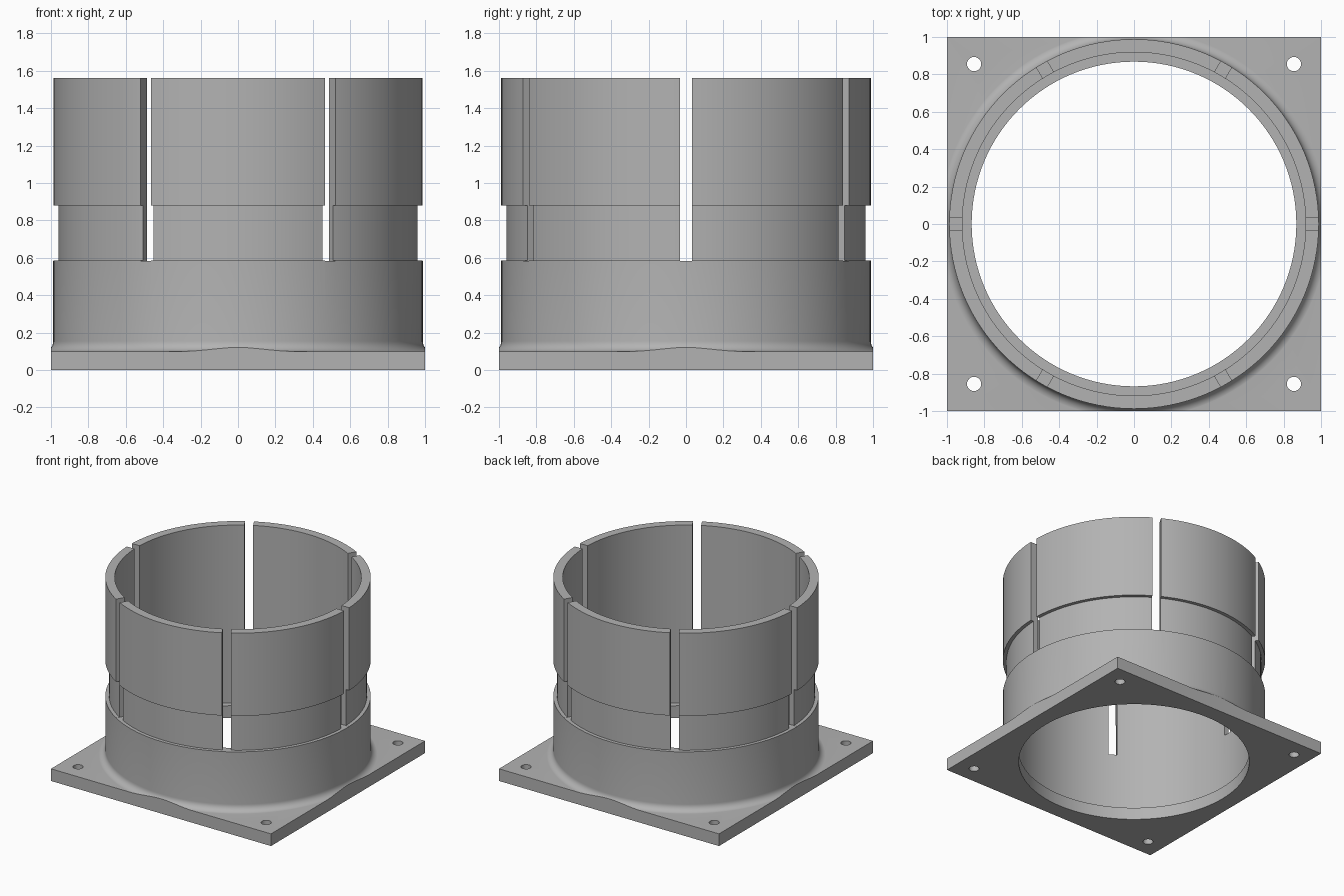
import bpy, bmesh, math
from mathutils import Matrix

cube = bpy.data.objects.get("Cube")
if cube:
    bpy.data.objects.remove(cube, do_unlink=True)

SEGMENTS = 128
PLATE_TOP = 0.1
BORE, INNER, NECK, OUTER = 0.868, 0.918, 0.96, 0.988
SHOULDER, BAND, TOP = 0.585, 0.88, 1.56
FILLET = 0.055

grey = bpy.data.materials.new("plain grey")
grey.use_nodes = True
colour = (0.45, 0.45, 0.45, 1)
grey.diffuse_color = colour
grey.node_tree.nodes["Principled BSDF"].inputs["Base Color"].default_value = colour


def make_object(name, bm):
    bmesh.ops.recalc_face_normals(bm, faces=bm.faces)
    mesh = bpy.data.meshes.new(name)
    bm.to_mesh(mesh)
    bm.free()
    mesh.materials.append(grey)
    obj = bpy.data.objects.new(name, mesh)
    bpy.context.collection.objects.link(obj)
    return obj


def box(name, size, z0, z1, angle=0):
    bm = bmesh.new()
    bmesh.ops.create_cube(bm, size=1)
    bmesh.ops.scale(bm, vec=(size[0], size[1], z1 - z0), verts=bm.verts)
    bmesh.ops.translate(bm, vec=(0, 0, (z0 + z1) / 2), verts=bm.verts)
    bmesh.ops.rotate(bm, matrix=Matrix.Rotation(angle, 3, "Z"), verts=bm.verts)
    return make_object(name, bm)


def cylinder(name, radius, x, y, segments):
    bm = bmesh.new()
    bmesh.ops.create_cone(bm, cap_ends=True, segments=segments, radius1=radius,
                          radius2=radius, depth=1,
                          matrix=Matrix.Translation((x, y, 0)))
    return make_object(name, bm)


def lathe(name, profile):
    bm = bmesh.new()
    rings = []
    for i in range(SEGMENTS):
        a = math.tau * i / SEGMENTS
        rings.append([bm.verts.new((r * math.cos(a), r * math.sin(a), z))
                      for r, z in profile])
    for i, ring in enumerate(rings):
        following = rings[(i + 1) % SEGMENTS]
        for j in range(len(profile)):
            k = (j + 1) % len(profile)
            bm.faces.new((ring[j], following[j], following[k], ring[k]))
    return make_object(name, bm)


def combine(target, other, operation):
    mod = target.modifiers.new("combine", "BOOLEAN")
    mod.operation = operation
    mod.solver = "EXACT"
    mod.object = other
    bpy.context.view_layer.objects.active = target
    bpy.ops.object.modifier_apply(modifier=mod.name)
    bpy.data.objects.remove(other, do_unlink=True)


# Flange plate, oversized until the final trim, with its bore
socket = box("flanged_socket", (2.2, 2.2), 0, PLATE_TOP)
combine(socket, cylinder("bore", BORE, 0, 0, SEGMENTS), "DIFFERENCE")

# Stepped tube with a filleted foot sunk into the plate
fillet = []
for i in range(9):
    a = math.pi / 2 * i / 8
    fillet.append((OUTER + FILLET * (1 - math.cos(a)),
                   PLATE_TOP - 0.0005 + FILLET * (1 - math.sin(a))))
profile = [(INNER, 0.05), (INNER, TOP), (OUTER, TOP), (OUTER, BAND),
           (NECK, BAND), (NECK, SHOULDER), (OUTER, SHOULDER)]
profile += fillet + [(OUTER + FILLET, 0.05)]
tube = lathe("tube", profile)

# Six slots from three cutters across the tube
for i in range(3):
    slot = box("slot", (2.4, 0.066), SHOULDER - 0.001, TOP + 0.1, i * math.pi / 3)
    combine(tube, slot, "DIFFERENCE")

# Join, trim to the square outline, drill the corners
combine(socket, tube, "UNION")
combine(socket, box("trim", (2, 2), -0.5, 2), "INTERSECT")
for x in (-1, 1):
    for y in (-1, 1):
        combine(socket, cylinder("hole", 0.038, 0.855 * x, 0.855 * y, 32), "DIFFERENCE")

bpy.ops.object.select_all(action="DESELECT")
socket.select_set(True)
bpy.context.view_layer.objects.active = socket
bpy.ops.object.shade_smooth_by_angle(angle=math.radians(30))
